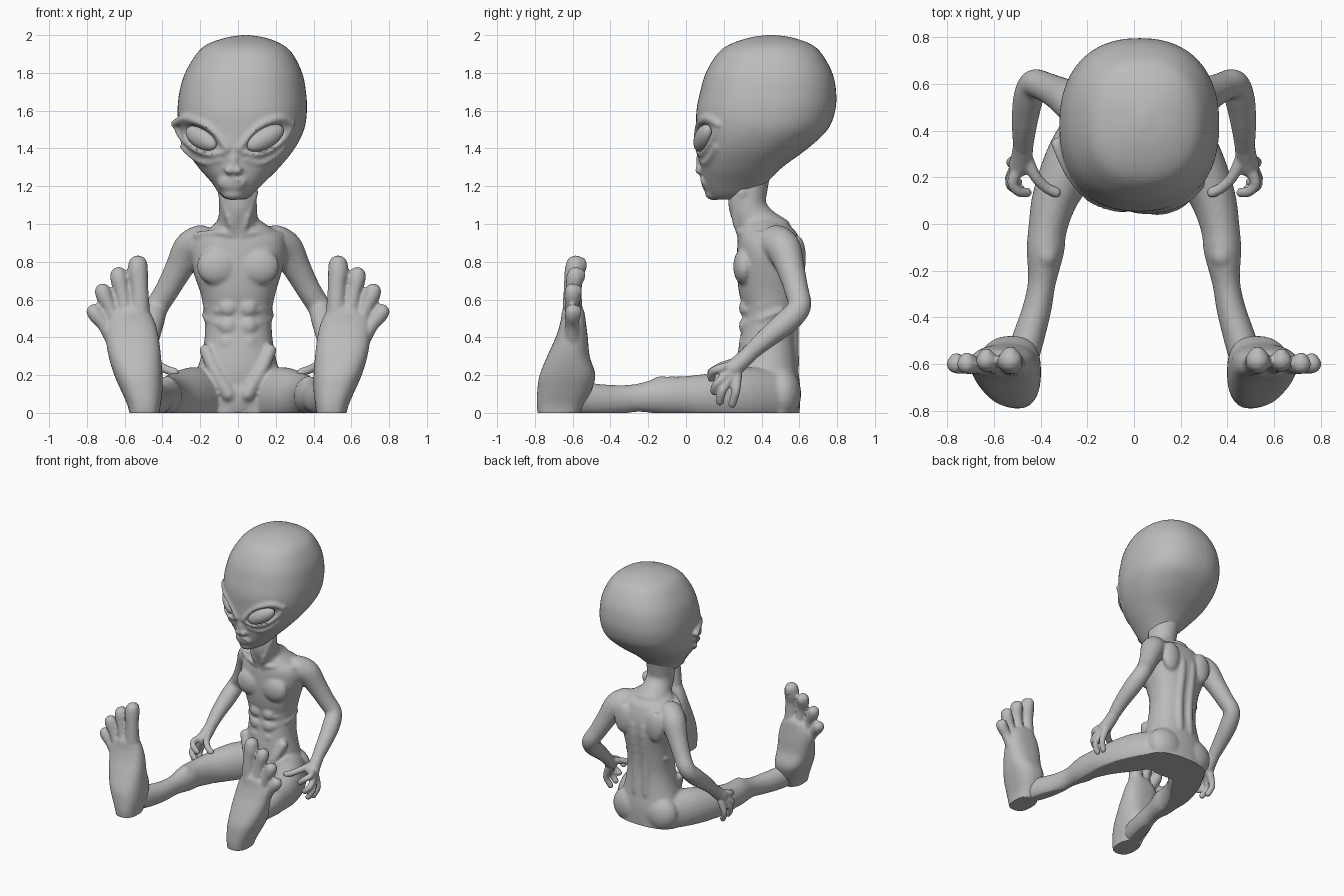
import bpy, bmesh, math
from mathutils import Vector, Matrix

cube = bpy.data.objects.get("Cube")
if cube:
    bpy.data.objects.remove(cube, do_unlink=True)

skin = bpy.data.materials.new("grey_skin")
skin.use_nodes = True
GREY = (0.5, 0.5, 0.5, 1)
skin.diffuse_color = GREY
skin.node_tree.nodes["Principled BSDF"].inputs["Base Color"].default_value = GREY


def spline(rows, steps):
    """Catmull-Rom interpolation of rows of any length."""
    p = [Vector(r) for r in rows]
    out = []
    for i in range(len(p) - 1):
        a, b, c, d = p[max(i - 1, 0)], p[i], p[i + 1], p[min(i + 2, len(p) - 1)]
        for k in range(steps):
            t = k / steps
            out.append((b * 2 + (c - a) * t + (a * 2 - b * 5 + c * 4 - d) * t * t
                        + (b * 3 - a - c * 3 + d) * t ** 3) / 2)
    return out + [p[-1]]


def stitch(bm, rings):
    """Close a stack of point rings into a solid."""
    loops = [[bm.verts.new(co) for co in ring] for ring in rings]
    n = len(loops[0])
    for low, high in zip(loops, loops[1:]):
        for k in range(n):
            j = (k + 1) % n
            bm.faces.new((low[k], low[j], high[j], high[k]))
    bm.faces.new(loops[0][::-1])
    bm.faces.new(loops[-1])


def blob(bm, loc, size, axes=None):
    """Ellipsoid, optionally turned by a 3x3 matrix."""
    turn = axes.to_4x4() if axes else Matrix()
    m = Matrix.Translation(loc) @ turn @ Matrix.Diagonal((*size, 1))
    bmesh.ops.create_icosphere(bm, subdivisions=3, radius=1, matrix=m)


def limb(bm, path, side=1, tall=1.0, sides=16):
    """Round-ended limb along (x, y, z, radius) points."""
    pts = spline(path, 4)
    last = len(pts) - 1
    spine = []
    for i, p in enumerate(pts):
        way = (pts[min(i + 1, last)].xyz - pts[max(i - 1, 0)].xyz).normalized()
        spine.append((p.xyz, way, p.w))
    caps = [math.radians(a) for a in (20, 40, 60, 80)]
    for end, sign in ((0, -1), (-1, 1)):
        c, way, r = spine[end]
        tip = [(c + way * sign * r * math.sin(a), way, r * math.cos(a)) for a in caps]
        spine = tip[::-1] + spine if sign < 0 else spine + tip
    across = spine[0][1].orthogonal()
    rings = []
    for c, way, r in spine:
        across = (across - way * across.dot(way)).normalized()
        other = way.cross(across)
        ring = []
        for k in range(sides):
            a = math.tau * k / sides
            off = (across * math.cos(a) + other * math.sin(a)) * r
            ring.append(((c.x + off.x) * side, c.y + off.y, c.z + off.z * tall))
        rings.append(ring)
    stitch(bm, rings)


def loft(bm, rows, side=1, power=2.3, sides=56):
    """Stack of rounded sections given as (z, x_min, x_max, y_min, y_max)."""
    rings = []
    for z, x0, x1, y0, y1 in rows:
        ring = []
        for k in range(sides):
            a = math.tau * k / sides
            c, s = math.cos(a), math.sin(a)
            x = (x0 + x1) / 2 + (x1 - x0) / 2 * math.copysign(abs(c) ** (2 / power), c)
            y = (y0 + y1) / 2 + (y1 - y0) / 2 * math.copysign(abs(s) ** (2 / power), s)
            ring.append((x * side, y, z))
        rings.append(ring)
    stitch(bm, rings)


def finish(name, bm, voxel, rounds, shape=None):
    """Fuse the pieces into one smooth skin, flat where it meets the ground."""
    bmesh.ops.recalc_face_normals(bm, faces=bm.faces)
    mesh = bpy.data.meshes.new(name)
    bm.to_mesh(mesh)
    bm.free()
    obj = bpy.data.objects.new(name, mesh)
    bpy.context.collection.objects.link(obj)
    fuse = obj.modifiers.new("Fuse", 'REMESH')
    fuse.mode = 'VOXEL'
    fuse.voxel_size = voxel
    relax = obj.modifiers.new("Relax", 'SMOOTH')
    relax.factor = 0.5
    relax.iterations = rounds
    graph = bpy.context.evaluated_depsgraph_get()
    done = bpy.data.meshes.new_from_object(obj.evaluated_get(graph))
    obj.modifiers.clear()
    obj.data = done
    for v in done.vertices:
        if shape:
            shape(v.co)
        v.co.z = max(v.co.z, 0)
    done.materials.clear()
    done.materials.append(skin)
    done.shade_smooth()
    done.set_sharp_from_angle(angle=math.radians(50))


SIDES = (("left", 1), ("right", -1))

# Head: tall cranium tapering to a small chin
head_rows = spline([
    (1.13, -.06, .04, .15, .34), (1.16, -.1, .08, .12, .38), (1.22, -.14, .14, .1, .43),
    (1.3, -.21, .22, .08, .51), (1.4, -.28, .3, .06, .645), (1.5, -.31, .35, .055, .75),
    (1.6, -.32, .365, .055, .79), (1.7, -.31, .36, .075, .795), (1.8, -.28, .34, .105, .775),
    (1.9, -.22, .29, .165, .72), (1.95, -.165, .235, .23, .665),
    (1.985, -.07, .15, .33, .57), (2.0, .02, .06, .42, .48)], 8)
FACE = -.025


def on_face(x, z):
    _, x0, x1, y0, y1 = min(head_rows, key=lambda r: abs(r[0] - z))
    u = min(abs(2 * x - x0 - x1) / (x1 - x0), 0.99)
    return Vector((x, (y0 + y1) / 2 - (y1 - y0) / 2 * (1 - u ** 2.3) ** (1 / 2.3), z))


def ridge(bm, side, r, points, sink=0.0):
    path = []
    for x, z in points:
        p = on_face(FACE + side * x, z)
        path.append((p.x, p.y + sink, z, r))
    limb(bm, path)


head = bmesh.new()
loft(head, head_rows)
for _, s in SIDES:
    # Brow, eyelid, cheek fold, lips and nostril
    ridge(head, s, .022, [(.03, 1.40), (.1, 1.48), (.17, 1.535), (.25, 1.56), (.31, 1.53)], .006)
    ridge(head, s, .014, [(.05, 1.38), (.13, 1.37), (.21, 1.4), (.28, 1.46), (.3, 1.5)], .002)
    ridge(head, s, .016, [(.07, 1.34), (.15, 1.325), (.22, 1.36), (.27, 1.41)], .007)
    ridge(head, s, .014, [(0, 1.235), (.03, 1.235), (.055, 1.22)], -.006)
    ridge(head, s, .014, [(0, 1.2), (.03, 1.202), (.05, 1.21)], -.004)
    blob(head, (FACE + s * .022, .073, 1.285), (.026, .026, .024))
blob(head, (FACE, .085, 1.33), (.032, .032, .08))
blob(head, (FACE, .14, 1.22), (.085, .06, .06))
blob(head, (FACE, .15, 1.16), (.06, .05, .035))

SLANT = math.radians(32)


def sockets(co):
    if co.y > 0.3:
        return
    for _, s in SIDES:
        dx, dz = (co.x - FACE) * s - .172, co.z - 1.455
        u = dx * math.cos(SLANT) + dz * math.sin(SLANT)
        v = dz * math.cos(SLANT) - dx * math.sin(SLANT)
        d = (u / .115) ** 2 + (v / .06) ** 2
        if d < 1:
            co.y += 0.04 * min(1, 2 * (1 - d))


finish("head", head, .011, 4, sockets)

# Eyes: slanted almonds following the curve of the face
for word, s in SIDES:
    inner, outer = on_face(FACE + s * .075, 1.4), on_face(FACE + s * .265, 1.51)
    along = (outer - inner).normalized()
    up = (Vector((0, 0, 1)) - along * along.z).normalized()
    axes = Matrix((along, up, along.cross(up))).transposed()
    eye = bmesh.new()
    blob(eye, (inner + outer) / 2, (.115, .056, .045), axes)
    finish(word + "_eye", eye, .009, 3)

# Body: neck, torso, arms and legs fused together
body = bmesh.new()
limb(body, [(-.01, .34, 1.32, .12), (-.005, .33, 1.2, .104), (0, .325, 1.1, .1),
            (0, .36, 1.02, .108), (0, .42, .93, .15)], sides=32)
loft(body, spline([
    (-.03, -.26, .26, .3, .6), (.12, -.26, .26, .28, .605), (.22, -.22, .22, .27, .595),
    (.32, -.19, .195, .275, .585), (.42, -.175, .18, .29, .58), (.54, -.18, .18, .3, .59),
    (.64, -.2, .2, .28, .605), (.74, -.235, .23, .27, .62), (.84, -.245, .255, .27, .62),
    (.92, -.22, .245, .275, .6), (.97, -.16, .19, .29, .57), (1.03, -.09, .1, .3, .46)], 5))
blob(body, (0, .35, .1), (.1, .08, .15))
for _, s in SIDES:
    # Chest, belly, ribs, collar and groin
    blob(body, (s * .11, .308, .775), (.108, .058, .1))
    for z in (.37, .46, .555):
        blob(body, (s * .052, .312, z), (.05, .032, .046))
    for z in (.5, .57, .64):
        limb(body, [(.1, .32, z - .03, .016), (.165, .4, z, .018), (.17, .5, z + .04, .016)], s)
    limb(body, [(.025, .285, .94, .018), (.1, .3, .955, .017), (.22, .4, .94, .02)], s)
    limb(body, [(.025, .285, .95, .018), (.05, .26, 1.04, .02), (.085, .3, 1.17, .025)], s)
    limb(body, [(.17, .33, .33, .035), (.12, .295, .22, .035), (.05, .29, .1, .04)], s)
    # Back and seat
    limb(body, [(.045, .565, .25, .035), (.045, .565, .5, .033), (.045, .595, .8, .035),
                (.05, .5, .98, .04)], s)
    blob(body, (s * .14, .59, .82), (.075, .045, .12))
    blob(body, (s * .13, .51, .1), (.145, .1, .14))
    # Arm
    limb(body, [(.2, .48, .9, .095), (.255, .52, .865, .092), (.315, .555, .76, .074),
                (.375, .585, .65, .064), (.43, .6, .56, .062), (.455, .53, .48, .064),
                (.47, .42, .39, .054), (.475, .32, .3, .042)], s, sides=24)
    # Leg with kneecap
    limb(body, [(.15, .45, .08, .125), (.25, .29, .085, .125), (.335, .12, .085, .1),
                (.37, -.02, .09, .083), (.38, -.12, .09, .08), (.395, -.25, .08, .06),
                (.415, -.36, .07, .062), (.45, -.48, .07, .068), (.48, -.58, .08, .07)], s, 1.25, 24)
    blob(body, (s * .375, -.13, .15), (.05, .06, .045))
finish("body", body, .011, 4)

for word, s in SIDES:
    # Foot: upright sole with four splayed toes
    foot = bmesh.new()
    loft(foot, spline([
        (-.03, .42, .57, -.78, -.58), (.04, .41, .585, -.79, -.54), (.12, .4, .62, -.787, -.5),
        (.2, .4, .655, -.775, -.48), (.3, .408, .685, -.735, -.51), (.4, .42, .7, -.69, -.52),
        (.48, .44, .695, -.665, -.53), (.54, .47, .65, -.655, -.54),
        (.57, .5, .59, -.63, -.56)], 5), s, 2.5)
    for toe in (
            [(.52, -.6, .45, .06), (.522, -.6, .65, .048), (.53, -.59, .74, .054), (.53, -.585, .782, .052)],
            [(.58, -.6, .45, .054), (.61, -.6, .62, .038), (.628, -.59, .7, .046), (.632, -.585, .728, .045)],
            [(.63, -.6, .42, .05), (.672, -.605, .54, .036), (.706, -.6, .615, .044), (.716, -.6, .643, .043)],
            [(.64, -.6, .36, .05), (.705, -.605, .46, .036), (.748, -.6, .515, .042), (.762, -.6, .535, .041)]):
        limb(foot, toe, s)
        # Toenail
        x, y, z, r = toe[-1]
        blob(foot, (s * x, y + r * .75, z), (r * .6, r * .4, r * .8))
    finish(word + "_foot", foot, .01, 3)

    # Hand: small palm with long fingers around the thigh
    hand = bmesh.new()
    limb(hand, [(.474, .35, .325, .043), (.48, .29, .27, .046), (.49, .25, .235, .048)], s)
    for finger in (
            [(.46, .28, .27, .028), (.42, .2, .25, .024), (.375, .155, .228, .023), (.335, .135, .215, .023)],
            [(.49, .25, .25, .028), (.52, .18, .235, .024), (.495, .14, .215, .022), (.46, .135, .185, .022)],
            [(.5, .24, .22, .028), (.53, .18, .17, .023), (.515, .155, .14, .022), (.49, .15, .115, .022)],
            [(.5, .25, .21, .028), (.53, .2, .13, .023), (.52, .185, .09, .022), (.5, .18, .06, .022)],
            [(.5, .27, .2, .028), (.525, .265, .12, .023), (.515, .255, .08, .022), (.5, .245, .048, .022)]):
        limb(hand, finger, s)
    finish(word + "_hand", hand, .008, 3)
